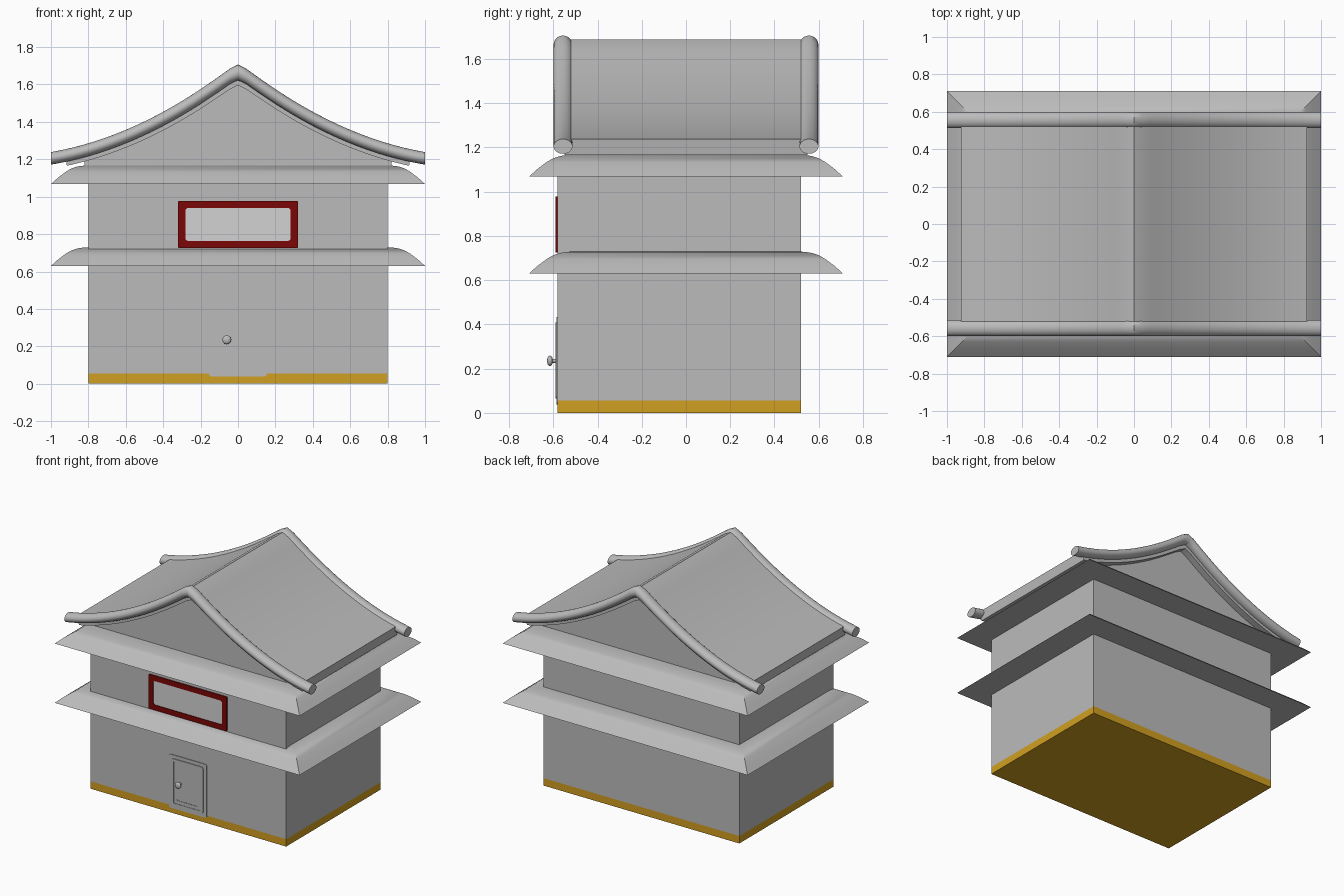
import bpy, bmesh, math

if "Cube" in bpy.data.objects:
    bpy.data.objects.remove(bpy.data.objects["Cube"])


def material(name, r, g, b):
    m = bpy.data.materials.new(name)
    m.diffuse_color = (r, g, b, 1)
    m.use_nodes = True
    m.node_tree.nodes["Principled BSDF"].inputs["Base Color"].default_value = m.diffuse_color
    return m


GREY = material("plaster grey", 0.5, 0.5, 0.5)
PALE = material("window pale grey", 0.65, 0.65, 0.65)
GOLD = material("gold", 0.64, 0.35, 0.015)
RED = material("dark red", 0.2, 0.002, 0.002)


def finish(bm, name, mat, angle=None):
    bmesh.ops.recalc_face_normals(bm, faces=bm.faces)
    me = bpy.data.meshes.new(name)
    bm.to_mesh(me)
    bm.free()
    ob = bpy.data.objects.new(name, me)
    bpy.context.collection.objects.link(ob)
    me.materials.append(mat)
    if angle:
        bpy.ops.object.select_all(action='DESELECT')
        bpy.context.view_layer.objects.active = ob
        ob.select_set(True)
        bpy.ops.object.shade_smooth_by_angle(angle=math.radians(angle))
    return ob


def loft(name, rings, mat, angle=None, loop=False):
    """Skin closed rings of equal length; cap the ends or close into a loop."""
    bm = bmesh.new()
    vs = [[bm.verts.new(p) for p in r] for r in rings]
    n = len(rings[0])
    pairs = list(zip(vs, vs[1:])) + ([(vs[-1], vs[0])] if loop else [])
    for a, b in pairs:
        for i in range(n):
            j = (i + 1) % n
            bm.faces.new((a[i], a[j], b[j], b[i]))
    if not loop:
        bm.faces.new(vs[0])
        bm.faces.new(vs[-1])
    return finish(bm, name, mat, angle)


def rect(hx, y0, y1, z):
    return [(-hx, y0, z), (hx, y0, z), (hx, y1, z), (-hx, y1, z)]


def rounded(x0, x1, z0, z1, r, y):
    """Rounded rectangle facing the front."""
    pts = []
    for k, (cx, cz) in enumerate([(x1 - r, z1 - r), (x0 + r, z1 - r),
                                  (x0 + r, z0 + r), (x1 - r, z0 + r)]):
        for s in range(5):
            a = math.pi / 2 * (k + s / 4)
            pts.append((cx + r * math.cos(a), y, cz + r * math.sin(a)))
    return pts


def plate(name, x0, x1, z0, z1, r, depth, mat):
    loft(name, [rounded(x0, x1, z0, z1, r, y) for y in (FRONT + 0.002, FRONT - depth)], mat)


def frame(name, x0, x1, z0, z1, t, r_out, r_in, depth, mat):
    o, i = (x0, x1, z0, z1, r_out), (x0 + t, x1 - t, z0 + t, z1 - t, r_in)
    back, front = FRONT + 0.002, FRONT - depth
    loft(name, [rounded(*o, back), rounded(*o, front),
                rounded(*i, front), rounded(*i, back)], mat, loop=True)


FRONT, BACK = -0.58, 0.52

# Storeys
loft("base_band", [rect(0.8, FRONT, BACK, z) for z in (0, 0.055)], GOLD)
loft("lower_walls", [rect(0.8, FRONT, BACK, z) for z in (0.055, 0.64)], GREY)
loft("upper_walls", [rect(0.8, FRONT, BACK, z) for z in (0.70, 1.08)], GREY)

# Flared skirt eaves with flat undersides
EAVE = [(0, 0), (0.04, 0.036), (0.08, 0.066), (0.11, 0.083),
        (0.14, 0.093), (0.165, 0.097), (0.19, 0.099)]
for name, z in (("lower_eave", 0.63), ("upper_eave", 1.068)):
    loft(name, [rect(1 - d, -0.71 + d, 0.71 - d, z + h) for d, h in EAVE], GREY, 30)


# Concave gable roof curve
def roof(x, off):
    u = math.hypot(x, 0.02)
    slope = 0.78 - 0.61 * u
    return 1.68 - 0.78 * u + 0.305 * u * u + off * math.sqrt(1 + slope * slope)


def span(h, n=40):
    return [h * (2 * i / n - 1) for i in range(n + 1)]


slab = [(x, roof(x, 0.018)) for x in span(0.925)]
slab += [(x, roof(x, -0.055)) for x in reversed(span(0.915))]
loft("roof_slab", [[(x, y, z) for x, z in slab] for y in (-0.55, 0.55)], GREY, 30)

gable = [(x, max(1.155, roof(x, -0.045))) for x in span(0.82)]
gable += [(0.82, 1.15), (-0.82, 1.15)]
loft("gable_walls", [[(x, y, z) for x, z in gable] for y in (-0.5, 0.5)], GREY, 30)

# Rounded rolls along both gable edges
for name, yc in (("front_roof_roll", -0.556), ("back_roof_roll", 0.556)):
    rings = []
    for x in span(1.0, 48):
        ring = []
        for k in range(20):
            a = math.tau * k / 20
            ring.append((x, yc + 0.043 * math.cos(a), roof(x, 0.033 * math.sin(a))))
        rings.append(ring)
    loft(name, rings, GREY, 40)

# Window
frame("window_frame", -0.32, 0.32, 0.725, 0.978, 0.038, 0.006, 0.018, 0.009, RED)
plate("window_pane", -0.3, 0.3, 0.74, 0.96, 0.01, 0.004, PALE)

# Door with stepped frames
plate("door_backing", -0.155, 0.153, 0.038, 0.433, 0.015, 0.005, GREY)
frame("door_frame", -0.128, 0.126, 0.065, 0.408, 0.016, 0.014, 0.008, 0.011, GREY)
frame("door_leaf", -0.112, 0.11, 0.081, 0.392, 0.025, 0.006, 0.006, 0.008, GREY)

# Door knob
bm = bmesh.new()
bmesh.ops.create_uvsphere(bm, u_segments=20, v_segments=12, radius=0.024)
for v in bm.verts:
    v.co = (v.co.x - 0.06, v.co.y * 0.55 - 0.615, v.co.z + 0.235)
finish(bm, "door_knob", GREY, 60)
loft("knob_stem", [[(-0.06 + 0.009 * math.cos(math.tau * k / 12), y,
                     0.235 + 0.009 * math.sin(math.tau * k / 12)) for k in range(12)]
                   for y in (-0.58, -0.612)], GREY, 40)
